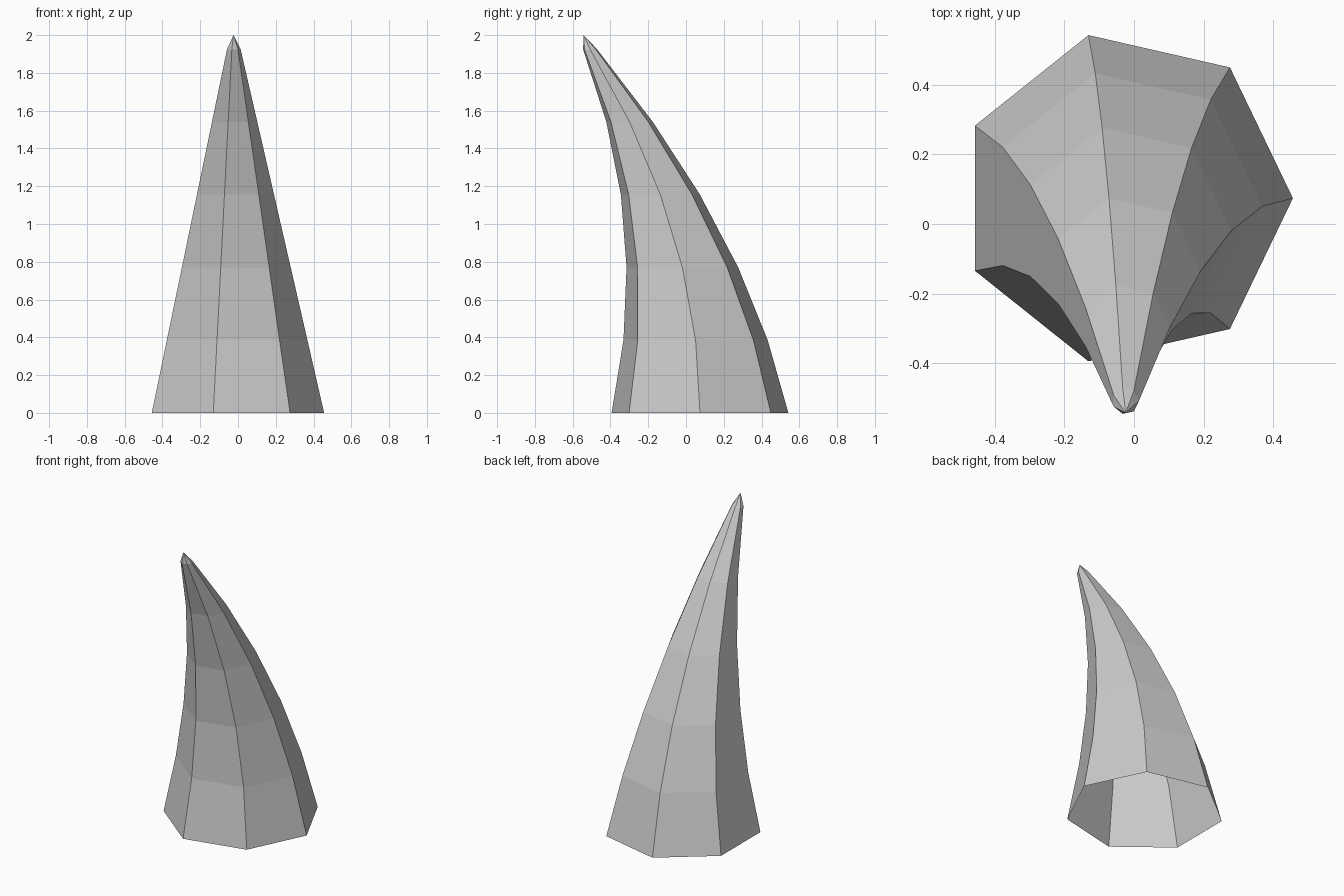
import bpy
import bmesh
import math

if "Cube" in bpy.data.objects:
    bpy.data.objects.remove(bpy.data.objects["Cube"])

SIDES = 7
RINGS = 6
STEP = 0.385
CX, CY = -0.024, 0.074

mat = bpy.data.materials.new("light grey")
mat.diffuse_color = (0.6, 0.6, 0.6, 1)
mat.use_nodes = True
mat.node_tree.nodes["Principled BSDF"].inputs["Base Color"].default_value = mat.diffuse_color

bm = bmesh.new()

# Heptagonal rings that taper evenly while the centre line bends forward
rings = []
for i in range(RINGS):
    z = i * STEP
    r = 0.48 - 0.0884 * i
    cy = CY - 0.157 * z * z
    ring = []
    for k in range(SIDES):
        a = 2 * math.pi * k / SIDES
        ring.append(bm.verts.new((CX + r * math.cos(a), cy + r * math.sin(a), z)))
    rings.append(ring)

# Side walls; the base stays open
for lower, upper in zip(rings, rings[1:]):
    for k in range(SIDES):
        n = (k + 1) % SIDES
        bm.faces.new((lower[k], lower[n], upper[n], upper[k]))

# Pointed tip
tip = bm.verts.new((CX, -0.542, 2.0))
for k in range(SIDES):
    bm.faces.new((rings[-1][k], rings[-1][(k + 1) % SIDES], tip))

mesh = bpy.data.meshes.new("curved_horn")
bm.to_mesh(mesh)
bm.free()
mesh.materials.append(mat)
horn = bpy.data.objects.new("curved_horn", mesh)
bpy.context.collection.objects.link(horn)
